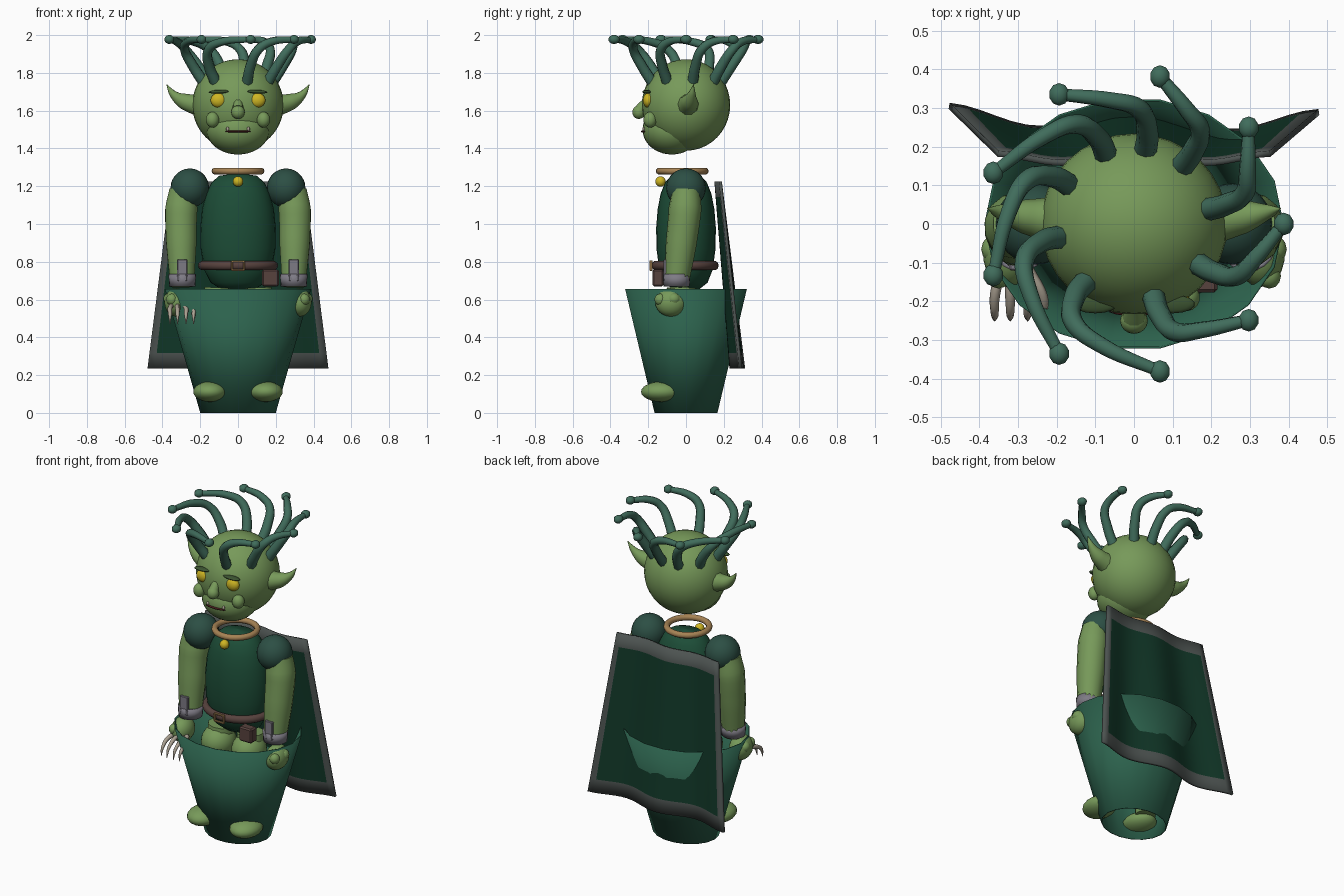
import bpy, bmesh, math
from math import sin, cos, pi, radians
from mathutils import Vector, Matrix

if "Cube" in bpy.data.objects:
    bpy.data.objects.remove(bpy.data.objects["Cube"])


def mat(name, r, g, b):
    m = bpy.data.materials.new(name)
    m.diffuse_color = [(c / 255) ** 2.2 for c in (r, g, b)] + [1]
    m.use_nodes = True
    m.node_tree.nodes["Principled BSDF"].inputs["Base Color"].default_value = m.diffuse_color
    return m


SKIN = mat("skin", 118, 152, 90)
HAIR = mat("hair", 66, 108, 92)
CLOTH = mat("cloth", 34, 78, 58)
SLEEVE = mat("sleeve", 48, 80, 70)
BUCKET = mat("bucket", 48, 98, 78)
CAPE = mat("cape", 24, 58, 44)
TRIM = mat("trim", 78, 84, 82)
GOLD = mat("gold", 205, 180, 40)
BRASS = mat("brass", 165, 130, 85)
LEATHER = mat("leather", 88, 68, 64)
METAL = mat("metal", 125, 122, 132)
BONE = mat("bone", 170, 160, 145)
LIP = mat("lip", 75, 35, 35)
BROW = mat("brow", 62, 84, 52)


def finish(name, bm, m, smooth=True):
    me = bpy.data.meshes.new(name)
    bmesh.ops.recalc_face_normals(bm, faces=bm.faces)
    for f in bm.faces:
        f.smooth = smooth
    bm.to_mesh(me)
    bm.free()
    me.materials.append(m)
    ob = bpy.data.objects.new(name, me)
    bpy.context.collection.objects.link(ob)
    return ob


def ball(name, loc, rad, m, seg=24, rings=14, tilt=0):
    bm = bmesh.new()
    mx = Matrix.Translation(loc) @ Matrix.Rotation(tilt, 4, 'Y') @ Matrix.Diagonal((*rad, 1))
    bmesh.ops.create_uvsphere(bm, u_segments=seg, v_segments=rings, radius=1, matrix=mx)
    return finish(name, bm, m)


def box(name, loc, size, m, bevel=0.008):
    bm = bmesh.new()
    bmesh.ops.create_cube(bm, size=1, matrix=Matrix.Translation(loc) @ Matrix.Diagonal((*size, 1)))
    bmesh.ops.bevel(bm, geom=bm.edges[:], offset=bevel, segments=1, affect='EDGES')
    return finish(name, bm, m, False)


def lathe(name, prof, m, ysc=1, seg=28, loc=(0, 0, 0), closed=False):
    """Spin (radius, z) points around z with an elliptical section."""
    bm = bmesh.new()
    rings = [[bm.verts.new((loc[0] + r * cos(2 * pi * i / seg), loc[1] + ysc * r * sin(2 * pi * i / seg), loc[2] + z))
              for i in range(seg)] for r, z in prof]
    pairs = list(zip(rings, rings[1:])) + ([(rings[-1], rings[0])] if closed else [])
    for a, b in pairs:
        for i in range(seg):
            j = (i + 1) % seg
            bm.faces.new((a[i], a[j], b[j], b[i]))
    return finish(name, bm, m)


def ring(name, loc, major, minor, m, ysc=1):
    prof = [(major + minor * cos(a * pi / 5), minor * sin(a * pi / 5)) for a in range(10)]
    return lathe(name, prof, m, ysc, 32, loc, True)


def tube(name, pts, radii, m, res=3):
    cu = bpy.data.curves.new(name, 'CURVE')
    cu.dimensions, cu.bevel_depth, cu.bevel_resolution = '3D', 1, res
    cu.use_fill_caps, cu.resolution_u = True, 6
    sp = cu.splines.new('BEZIER')
    sp.bezier_points.add(len(pts) - 1)
    for p, co, r in zip(sp.bezier_points, pts, radii):
        p.co, p.radius = co, r
        p.handle_left_type = p.handle_right_type = 'AUTO'
    tmp = bpy.data.objects.new(name + "_path", cu)
    bpy.context.collection.objects.link(tmp)
    me = bpy.data.meshes.new_from_object(tmp.evaluated_get(bpy.context.evaluated_depsgraph_get()))
    bpy.data.objects.remove(tmp)
    bm = bmesh.new()
    bm.from_mesh(me)
    return finish(name, bm, m)


# Head and face
ball("head", (0, 0, 1.63), (0.242, 0.234, 0.242), SKIN, 32, 20)
ball("jaw", (0, -0.075, 1.5), (0.168, 0.155, 0.132), SKIN, 32, 20)
tube("nose_bridge", [(0, -0.21, 1.65), (0, -0.24, 1.61)], [0.022, 0.03], SKIN)
ball("nose", (0, -0.25, 1.592), (0.036, 0.034, 0.036), SKIN, 16, 10)
ball("mouth", (0, -0.222, 1.49), (0.068, 0.016, 0.007), LIP, 16, 8)
for x in (-0.055, 0.055):
    ball("tooth", (x, -0.222, 1.503), (0.008, 0.008, 0.012), BONE, 8, 6)

# Curling hair strands, each ending in a knob
for i, base in enumerate((11, 50, 81, 112, 149, 190, 230, 285, 328)):
    end = 40 + 40 * i

    def polar(a, r, z):
        return Vector((r * cos(radians(a)), r * sin(radians(a)), z))
    pts = [polar(base, 0.185, 1.75), polar(base + 1, 0.245, 1.84),
           polar(base + (end - base) * 0.18, 0.30, 1.925),
           polar(base + (end - base) * 0.5, 0.325, 1.965), polar(end, 0.387, 1.977)]
    tube("hair_strand", pts, [0.03, 0.028, 0.025, 0.022, 0.016], HAIR, 2)
    ball("hair_knob", pts[-1], (0.027, 0.03, 0.024), HAIR, 10, 7)

# Torso, collar and belt
lathe("torso", [(0.001, 0.645), (0.09, 0.655), (0.145, 0.69), (0.18, 0.76), (0.198, 0.87), (0.2, 0.98),
                (0.19, 1.08), (0.17, 1.16), (0.14, 1.22), (0.1, 1.255), (0.001, 1.27)], CLOTH, 0.79)
ring("collar_ring", (0, -0.02, 1.28), 0.122, 0.018, BRASS)
ball("pendant", (0, -0.135, 1.225), (0.028, 0.028, 0.028), GOLD, 14, 9)
ring("belt", (0, -0.005, 0.78), 0.188, 0.024, LEATHER, 0.84)
for z in (0.757, 0.803):
    box("buckle_bar", (0, -0.185, z), (0.07, 0.014, 0.01), BRASS, 0.002)
for x in (-0.031, 0.031):
    box("buckle_side", (x, -0.185, 0.78), (0.01, 0.014, 0.05), BRASS, 0.002)
box("pouch", (0.172, -0.148, 0.715), (0.088, 0.058, 0.09), LEATHER)

# Parts mirrored left and right
for s in (-1, 1):
    ball("eye", (s * 0.103, -0.2, 1.655), (0.043, 0.028, 0.039), GOLD, 18, 12)
    ball("brow", (s * 0.1, -0.207, 1.7), (0.058, 0.024, 0.01), BROW, 14, 8, s * 0.04)
    ball("cheek", (s * 0.135, -0.19, 1.552), (0.036, 0.036, 0.042), SKIN, 14, 9)
    tube("ear", [(s * 0.21, 0.01, 1.63), (s * 0.285, 0.02, 1.65), (s * 0.34, 0.03, 1.685), (s * 0.378, 0.04, 1.738)],
         [0.06, 0.044, 0.022, 0.002], SKIN)
    ball("shoulder", (s * 0.255, 0, 1.19), (0.102, 0.105, 0.104), SLEEVE)
    tube("arm", [(s * 0.29, 0, 1.18), (s * 0.3, -0.005, 1.08), (s * 0.3, -0.025, 0.9), (s * 0.295, -0.052, 0.67)],
         [0.075, 0.087, 0.082, 0.064], SKIN, 5)
    lathe("wrist_cuff", [(0.058, 0.67), (0.069, 0.67), (0.073, 0.735), (0.062, 0.735)], METAL, 1, 20,
          (s * 0.295, -0.05, 0), True)
    box("cuff_plate", (s * 0.295, -0.105, 0.755), (0.055, 0.03, 0.115), METAL, 0.004)
    ball("hand", (s * 0.327, -0.08, 0.585), (0.063, 0.083, 0.075), SKIN, 18, 12)
    ball("thumb", (s * 0.362, -0.065, 0.603), (0.033, 0.036, 0.033), SKIN, 12, 8)
    ball("knuckle", (s * 0.35, -0.135, 0.6), (0.03, 0.032, 0.032), SKIN, 12, 8)
    tube("leg", [(s * 0.1, -0.02, 0.66), (s * 0.115, -0.03, 0.4), (s * 0.12, -0.04, 0.12)], [0.08, 0.085, 0.06], SKIN)
    ball("thigh", (s * 0.105, -0.04, 0.56), (0.098, 0.11, 0.1), SKIN)
    ball("foot", (s * 0.148, -0.128, 0.112), (0.09, 0.11, 0.054), SKIN, 18, 12)

# Claws on one hand only
for k, x in enumerate((-0.36, -0.32, -0.275, -0.235)):
    tube("claw", [(x * 0.6 - 0.13, -0.12, 0.57), (x, -0.19, 0.555), (x, -0.235, 0.52), (x, -0.25, 0.47)],
         [0.014, 0.013, 0.01, 0.002], BONE, 1)

# Open tapered bucket
lathe("bucket", [(0.2, 0), (0.387, 0.655), (0.381, 0.655), (0.194, 0)], BUCKET, 0.845, 18, closed=True)

# Draped cape with a paler border
NX, NZ = 24, 12
bm = bmesh.new()
grid = []
for j in range(NZ + 1):
    t = j / NZ
    row = []
    for i in range(NX + 1):
        u = i / NX * 2 - 1
        x = u * (0.352 + 0.126 * t)
        y = 0.17 + 0.1 * t + (0.012 + 0.016 * t) * cos(2 * pi * u * 0.97) - 0.008 * t * u
        row.append(bm.verts.new((x, y, 1.225 - 0.99 * t)))
    grid.append(row)
for j in range(NZ):
    for i in range(NX):
        f = bm.faces.new((grid[j][i], grid[j][i + 1], grid[j + 1][i + 1], grid[j + 1][i]))
        f.material_index = int(i in (0, NX - 1) or j in (0, NZ - 1))
cape = finish("cape", bm, CAPE)
cape.data.materials.append(TRIM)
mod = cape.modifiers.new("thickness", 'SOLIDIFY')
mod.thickness, mod.offset = 0.016, 0
